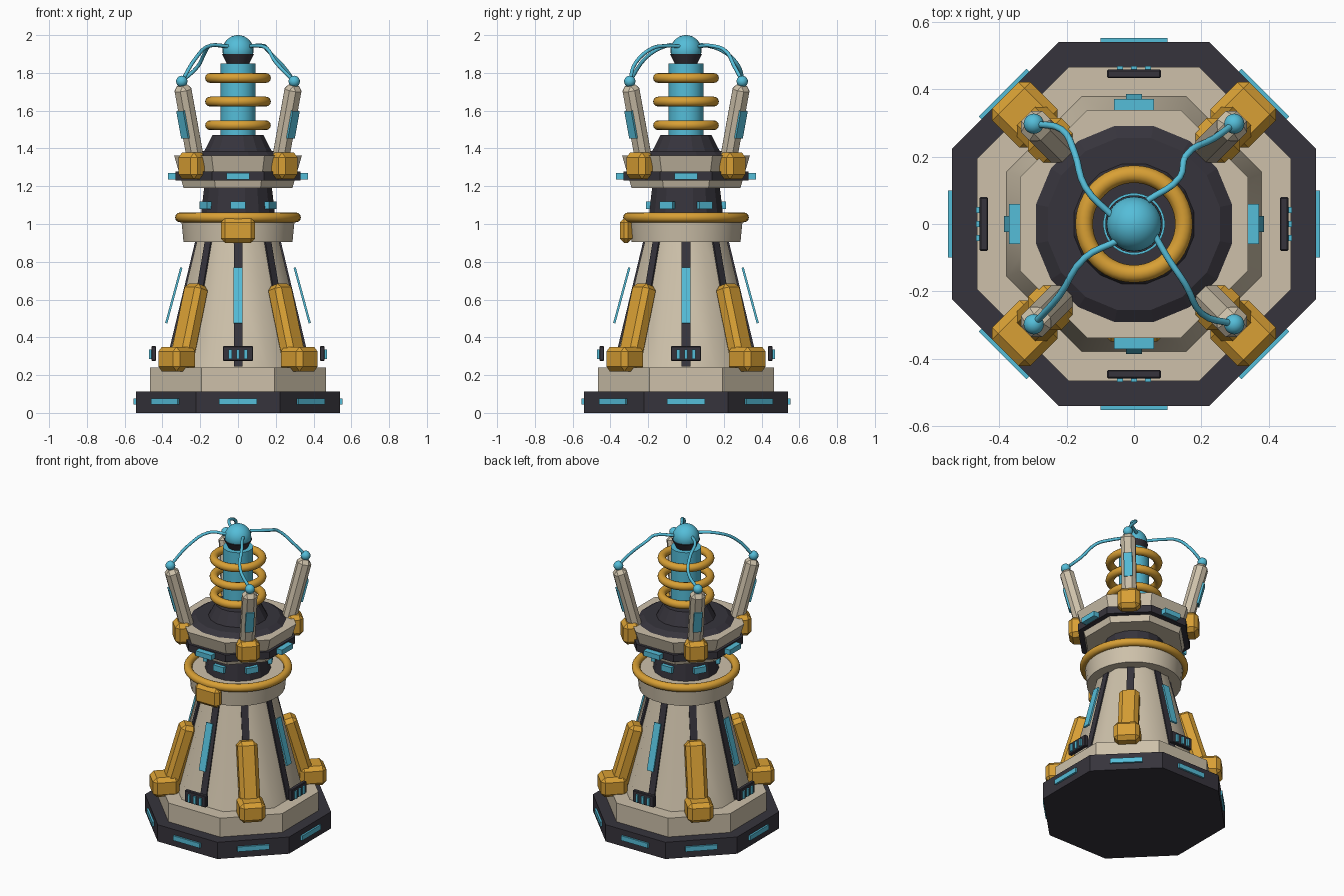
import bpy
from math import pi, cos, atan2, hypot, radians
from mathutils import Matrix, Vector

cube = bpy.data.objects.get("Cube")
if cube:
    bpy.data.objects.remove(cube, do_unlink=True)


def material(name, rgb):
    m = bpy.data.materials.new(name)
    m.use_nodes = True
    m.diffuse_color = (*rgb, 1)
    m.node_tree.nodes["Principled BSDF"].inputs["Base Color"].default_value = (*rgb, 1)
    return m


BEIGE = material("warm beige", (0.61, 0.53, 0.40))
DARK = material("charcoal", (0.037, 0.034, 0.045))
GOLD = material("gold", (0.69, 0.35, 0.035))
CYAN = material("cyan", (0.09, 0.51, 0.69))

AXES = [0, 90, 180, 270]
DIAGONALS = [45, 135, 225, 315]
EIGHT = AXES + DIAGONALS


def finish(name, mat, smooth=None):
    ob = bpy.context.object
    ob.name = name
    ob.data.materials.append(mat)
    if smooth:
        bpy.ops.object.shade_smooth_by_angle(angle=radians(smooth))
    return ob


def drum(name, r1, r2, z1, z2, mat, sides=32, smooth=None):
    """Frustum; octagons are given by the distance to their flat sides."""
    k = 1 / cos(pi / 8) if sides == 8 else 1
    bpy.ops.mesh.primitive_cone_add(
        vertices=sides, radius1=r1 * k, radius2=r2 * k, depth=z2 - z1,
        location=(0, 0, (z1 + z2) / 2), rotation=(0, 0, pi / sides))
    return finish(name, mat, smooth)


def ring(name, major, minor, z):
    bpy.ops.mesh.primitive_torus_add(
        major_radius=major, minor_radius=minor, major_segments=48,
        minor_segments=12, location=(0, 0, z))
    return finish(name, GOLD, 60)


def ball(name, r, pos):
    bpy.ops.mesh.primitive_uv_sphere_add(segments=24, ring_count=16, radius=r, location=pos)
    return finish(name, CYAN, 60)


def box(name, size, r, z, angle, mat, bevel=0, tilt=0, side=0):
    """Block sized (radial, tangential, height) at radius r and an angle in degrees."""
    bpy.ops.mesh.primitive_cube_add(size=1)
    ob = finish(name, mat)
    ob.data.transform(Matrix.Diagonal((*size, 1)))
    ob.matrix_world = (Matrix.Rotation(radians(angle), 4, "Z")
                       @ Matrix.Translation((r, side, z))
                       @ Matrix.Rotation(tilt, 4, "Y"))
    if bevel:
        mod = ob.modifiers.new("chamfer", "BEVEL")
        mod.width = bevel
        mod.segments = 1
    return ob


# Octagonal base and plinth
drum("base", 0.54, 0.54, 0, 0.113, DARK, 8)
drum("plinth", 0.467, 0.467, 0.113, 0.24, BEIGE, 8)
for a in EIGHT:
    box("base_light", (0.02, 0.2, 0.032), 0.542, 0.06, a, CYAN)

# Tapered body with ribs
drum("body", 0.378, 0.215, 0.24, 0.92, BEIGE, 8, 60)
for a in EIGHT:
    box("rib", (0.02, 0.045, 0.69), 0.295, 0.58, a, DARK, tilt=-0.235)

# Light strips and vents on the four axes
for a in AXES:
    box("light_strip", (0.012, 0.048, 0.305), 0.34, 0.622, a, CYAN, tilt=-0.265)
    box("vent", (0.026, 0.16, 0.078), 0.446, 0.315, a, DARK, 0.004)
    for s in (-0.042, 0, 0.042):
        box("vent_slat", (0.036, 0.018, 0.05), 0.452, 0.31, a, CYAN, side=s)

# Buttresses on the diagonals
for a in DIAGONALS:
    box("buttress_foot", (0.165, 0.16, 0.13), 0.458, 0.285, a, GOLD, 0.025)
    box("buttress_leg", (0.1, 0.125, 0.42), 0.365, 0.475, a, GOLD, 0.025, -0.28)

# Collar with its ring and front clasp
drum("collar", 0.29, 0.302, 0.905, 1.03, BEIGE, 32, 40)
ring("collar_ring", 0.307, 0.026, 1.035)
box("front_clasp", (0.065, 0.18, 0.13), 0.317, 0.965, 270, GOLD, 0.022)

# Neck with six lights
drum("neck", 0.202, 0.182, 1.03, 1.2, DARK, 16)
for i in range(6):
    box("neck_light", (0.03, 0.08, 0.04), 0.197, 1.1, 30 + 60 * i, CYAN)

# Octagonal cup, band and lights
drum("cup", 0.288, 0.338, 1.19, 1.362, BEIGE, 8)
drum("cup_band", 0.332, 0.332, 1.23, 1.278, DARK, 8)
for a in AXES:
    box("band_light", (0.04, 0.12, 0.034), 0.351, 1.253, a, CYAN)

# Dark stepped shoulder
drum("shoulder_disc", 0.3, 0.26, 1.36, 1.386, DARK, 16)
drum("shoulder", 0.185, 0.138, 1.38, 1.47, DARK, 16)

# Coil stem and top sphere
drum("stem", 0.092, 0.092, 1.46, 1.85, CYAN, 32, 40)
for z in (1.523, 1.648, 1.773):
    ring("coil_ring", 0.148, 0.026, z)
drum("stem_cap", 0.058, 0.086, 1.845, 1.9, DARK, 24, 40)
ball("top_sphere", 0.082, (0, 0, 1.918))

# Four leaning rods in sockets
for a in DIAGONALS:
    box("rod_socket", (0.105, 0.14, 0.14), 0.347, 1.308, a, GOLD, 0.025)
    box("rod", (0.085, 0.09, 0.42), 0.366, 1.53, a, BEIGE, 0.024, 0.25)
    box("rod_light", (0.012, 0.052, 0.15), 0.412, 1.526, a, CYAN, tilt=0.25)
    d = Matrix.Rotation(radians(a), 3, "Z") @ Vector((0.421, 0, 1.755))
    ball("rod_tip", 0.03, d)

# Sagging wires from rod tips to the sphere
HEIGHTS = [(0.06, 1.94), (0.19, 1.945), (0.25, 1.925), (0.32, 1.87), (0.42, 1.755)]


def wire_height(r):
    for (r0, z0), (r1, z1) in zip(HEIGHTS, HEIGHTS[1:]):
        if r <= r1:
            return z0 + (z1 - z0) * (r - r0) / (r1 - r0)
    return HEIGHTS[-1][1]


WIRES = [
    [(-0.298, 0.298), (-0.214, 0.28), (-0.176, 0.21), (-0.145, 0.11), (-0.06, 0.02)],
    [(0.298, 0.298), (0.24, 0.256), (0.152, 0.2), (0.137, 0.14), (0.04, 0.07)],
    [(0.298, -0.298), (0.2, -0.265), (0.152, -0.178), (0.1, -0.1), (0.06, -0.03)],
    [(-0.298, -0.298), (-0.22, -0.21), (-0.146, -0.1), (-0.05, -0.05)],
]
for path in WIRES:
    cu = bpy.data.curves.new("wire", "CURVE")
    cu.dimensions = "3D"
    cu.bevel_depth = 0.01
    cu.bevel_resolution = 2
    cu.resolution_u = 4
    cu.use_fill_caps = True
    sp = cu.splines.new("BEZIER")
    sp.bezier_points.add(len(path) - 1)
    for p, (x, y) in zip(sp.bezier_points, path):
        p.co = (x, y, wire_height(hypot(x, y)))
        p.handle_left_type = p.handle_right_type = "AUTO"
    cu.materials.append(CYAN)
    bpy.context.collection.objects.link(bpy.data.objects.new("wire", cu))
